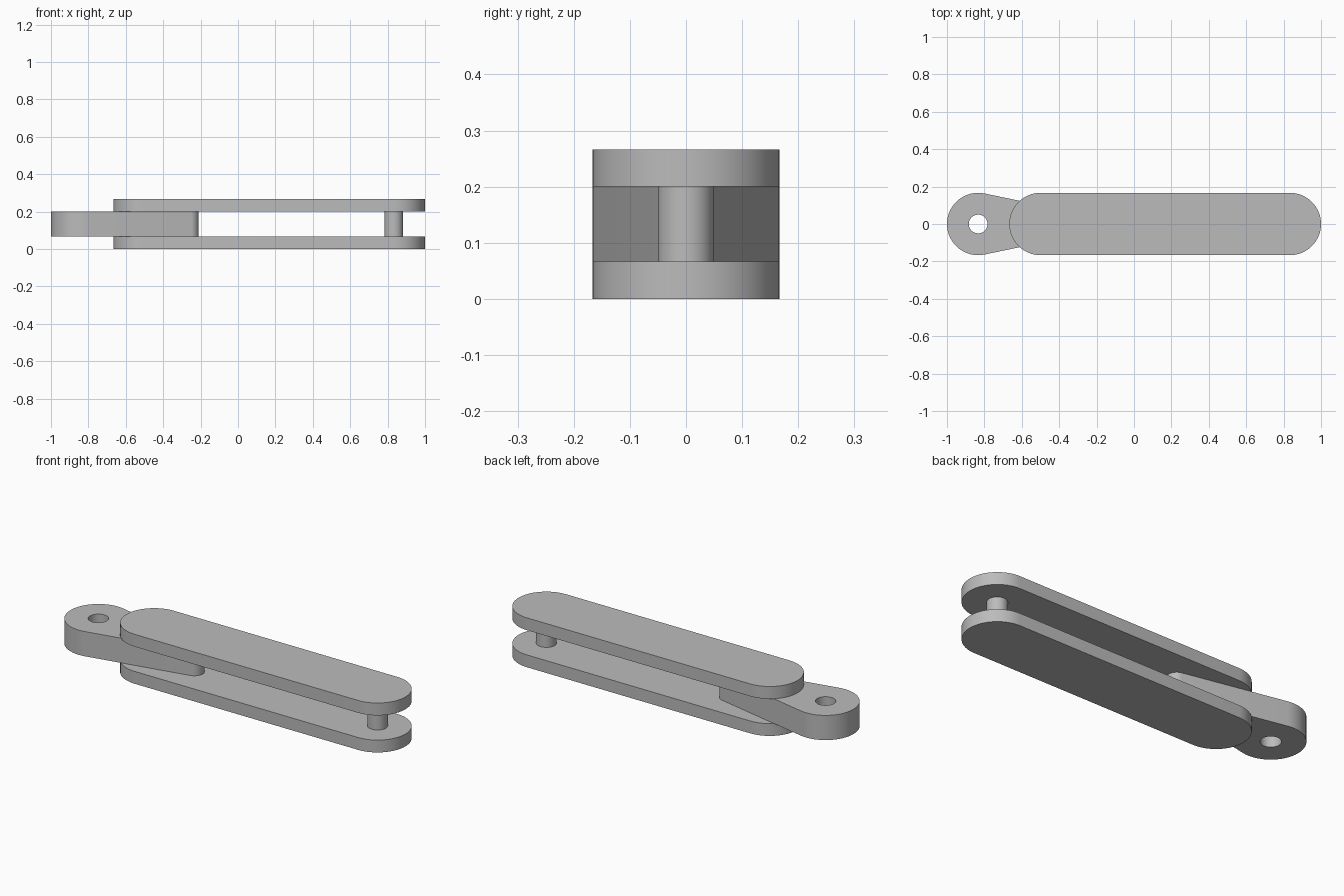
import bpy, bmesh, math

default = bpy.data.objects.get("Cube")
if default:
    bpy.data.objects.remove(default, do_unlink=True)

grey = bpy.data.materials.new("plain_grey")
grey.use_nodes = True
colour = (0.5, 0.5, 0.5, 1)
grey.diffuse_color = colour
grey.node_tree.nodes["Principled BSDF"].inputs["Base Color"].default_value = colour

WIDE = 1 / 6        # radius of the plate ends and the arm head
PIN = 0.05          # radius of pin, hole and arm tip
PLATE = 1 / 15      # plate thickness
GAP = 2 / 15        # space between the plates


def arc(x, radius, start, end, steps=32):
    angles = [start + (end - start) * i / steps for i in range(steps + 1)]
    return [(x + radius * math.cos(a), radius * math.sin(a)) for a in angles]


def link(name, x1, r1, x2, r2, z, height):
    """Extruded outline of two circles joined by their tangents."""
    lean = math.acos((r1 - r2) / (x2 - x1))
    outline = arc(x2, r2, -lean, lean) + arc(x1, r1, lean, 2 * math.pi - lean)
    return prism(name, outline, z, height)


def prism(name, outline, z, height):
    bm = bmesh.new()
    base = bm.faces.new([bm.verts.new((x, y, z)) for x, y in outline])
    top = bmesh.ops.extrude_face_region(bm, geom=[base], use_keep_orig=True)
    moved = [v for v in top["geom"] if isinstance(v, bmesh.types.BMVert)]
    bmesh.ops.translate(bm, verts=moved, vec=(0, 0, height))
    bmesh.ops.recalc_face_normals(bm, faces=bm.faces)
    mesh = bpy.data.meshes.new(name)
    bm.to_mesh(mesh)
    bm.free()
    mesh.materials.append(grey)
    obj = bpy.data.objects.new(name, mesh)
    bpy.context.collection.objects.link(obj)
    return obj


def select(obj):
    bpy.ops.object.select_all(action="DESELECT")
    obj.select_set(True)
    bpy.context.view_layer.objects.active = obj


# Two matching side plates
plates = [link(name, -0.5, WIDE, 1 - WIDE, WIDE, z, PLATE)
          for name, z in (("lower_plate", 0), ("upper_plate", PLATE + GAP))]

# Pin joining the plates at the far end
pin = prism("end_pin", arc(1 - WIDE, PIN, 0, 2 * math.pi, 48)[:-1], PLATE, GAP)

# Tapered arm between the plates, with a round hole through its head
arm = link("tapered_arm", WIDE - 1, WIDE, -0.26, PIN, PLATE, GAP)
cutter = prism("hole_cutter", arc(WIDE - 1, PIN, 0, 2 * math.pi, 48)[:-1], 0, 0.3)
cutter.hide_render = True
hole = arm.modifiers.new("hole", "BOOLEAN")
hole.operation = "DIFFERENCE"
hole.solver = "EXACT"
hole.object = cutter
select(arm)
bpy.ops.object.modifier_apply(modifier=hole.name)
bpy.data.objects.remove(cutter, do_unlink=True)

# Smooth round sides, crisp rims
for part in plates + [pin, arm]:
    select(part)
    bpy.ops.object.shade_smooth_by_angle(angle=math.radians(30))
